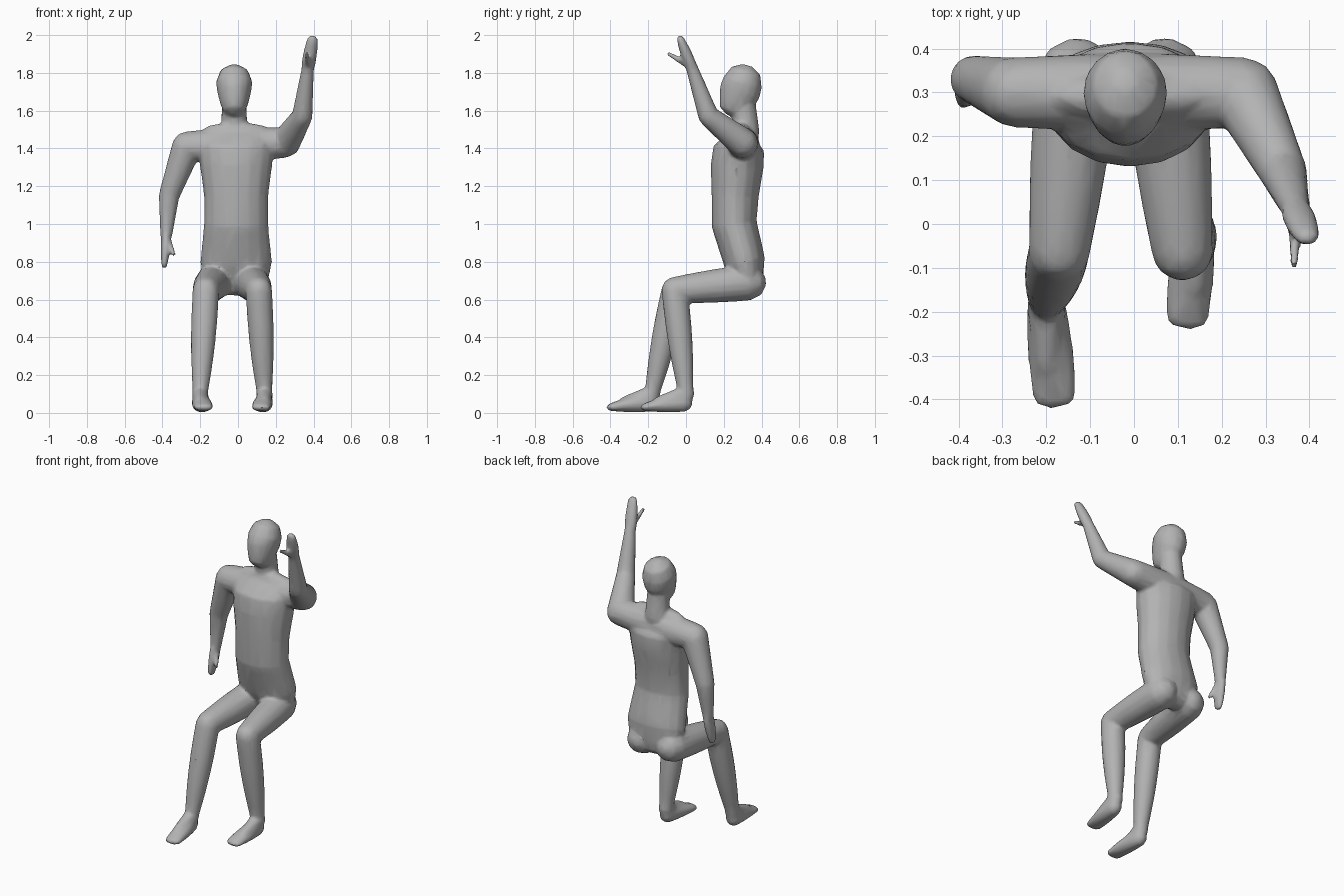
import bpy, bmesh, math
from mathutils import Vector

if "Cube" in bpy.data.objects:
    bpy.data.objects.remove(bpy.data.objects["Cube"])

grey = bpy.data.materials.new("plain grey")
grey.use_nodes = True
grey.diffuse_color = (.45, .45, .45, 1)
grey.node_tree.nodes["Principled BSDF"].inputs["Base Color"].default_value = grey.diffuse_color

SIDES = 16
X_AXIS = Vector((1, 0, 0))
Y_AXIS = Vector((0, 1, 0))
bm = bmesh.new()


def rounded_end(ring, outward):
    """Two shrinking rings that close a tube with a dome."""
    centre, width, depth = ring
    reach = min(width, depth)
    for angle in (math.radians(40), math.radians(75)):
        scale = math.cos(angle)
        yield centre + outward * reach * math.sin(angle), width * scale, depth * scale


def tube(rings, side=X_AXIS):
    """Closed form through rings of (centre, half width, half depth)."""
    start = (rings[0][0] - rings[1][0]).normalized()
    finish = (rings[-1][0] - rings[-2][0]).normalized()
    head_cap = list(rounded_end(rings[0], start))
    rings = head_cap[::-1] + rings + list(rounded_end(rings[-1], finish))
    last = len(rings) - 1
    loops = []
    for i, (centre, width, depth) in enumerate(rings):
        tangent = (rings[min(i + 1, last)][0] - rings[max(i - 1, 0)][0]).normalized()
        across = (side - tangent * side.dot(tangent)).normalized()
        upward = tangent.cross(across)
        loop = []
        for k in range(SIDES):
            angle = math.tau * k / SIDES
            offset = across * width * math.cos(angle) + upward * depth * math.sin(angle)
            loop.append(bm.verts.new(centre + offset))
        loops.append(loop)
    faces = [bm.faces.new(loops[0][::-1]), bm.faces.new(loops[-1])]
    for low, high in zip(loops, loops[1:]):
        for k in range(SIDES):
            after = (k + 1) % SIDES
            faces.append(bm.faces.new((low[k], low[after], high[after], high[k])))
    bmesh.ops.recalc_face_normals(bm, faces=faces)


def limb(start, end, start_size, end_size, bulge=0, side=X_AXIS):
    """Tapered limb between two joints; sizes are (half width, half depth)."""
    steps = 6
    rings = []
    for i in range(steps + 1):
        t = i / steps
        swell = bulge * math.sin(math.pi * t)
        width, depth = (a + (b - a) * t + swell for a, b in zip(start_size, end_size))
        rings.append((start.lerp(end, t), width, depth))
    tube(rings, side)


def round_limb(start, end, start_radius, end_radius, bulge=0, side=X_AXIS):
    limb(start, end, (start_radius, start_radius), (end_radius, end_radius), bulge, side)


def leg(sign, forward):
    """Thigh, shin and foot; forward moves the foot ahead of the knee."""
    def joint(x, y, z):
        return Vector((sign * x - .03, y, z))
    step = Vector((0, -forward, 0))
    hip = joint(.1, .33, .69)
    knee = joint(.14, -.06, .65)
    ankle = joint(.17, 0, .1) + step
    heel = joint(.17, -.01, .06) + step
    instep = joint(.17, -.14, .06) + step
    toes = joint(.15, -.22, .03) + step
    round_limb(hip, knee, .095, .07, bulge=.005)
    round_limb(knee, ankle, .07, .04, bulge=.01)
    limb(heel, toes, (.045, .055), (.05, .02), bulge=.005)
    round_limb(ankle, instep, .045, .03)


def arm(shoulder, elbow, wrist, fingers, thumb, palm, tip):
    """Upper arm, forearm, flat hand and thumb."""
    round_limb(shoulder, elbow, .08, .055)
    round_limb(elbow, wrist, .055, .032)
    limb(wrist, fingers, palm, tip, bulge=.005)
    round_limb(wrist, thumb, .02, .012)


# torso, as height, depth position, half width and half depth
torso_rows = [
    (.7, .33, .17, .08), (.8, .31, .19, .11), (1, .255, .17, .12), (1.15, .26, .17, .125),
    (1.3, .27, .19, .14), (1.4, .28, .2, .135), (1.48, .29, .2, .06)]
tube([(Vector((-.01, y, z)), width, depth) for z, y, width, depth in torso_rows])

# neck and head
round_limb(Vector((-.02, .32, 1.48)), Vector((-.02, .3, 1.66)), .07, .065)
head_rows = [(1.64, .26, .075, .09), (1.7, .285, .09, .11), (1.75, .3, .097, .105)]
tube([(Vector((-.02, y, z)), width, depth) for z, y, width, depth in head_rows])

# legs, the right foot a step ahead
leg(1, 0)
leg(-1, .18)

# shoulders
right_shoulder = Vector((-.27, .3, 1.41))
left_shoulder = Vector((.25, .3, 1.43))
round_limb(right_shoulder, left_shoulder, .08, .08, bulge=.01, side=Y_AXIS)

# lowered right arm
arm(right_shoulder,
    elbow=Vector((-.365, .33, 1.15)),
    wrist=Vector((-.38, .32, .94)),
    fingers=Vector((-.39, .29, .78)),
    thumb=Vector((-.34, .27, .84)),
    palm=(.025, .04), tip=(.015, .03))

# raised left arm
arm(left_shoulder,
    elbow=Vector((.34, .12, 1.57)),
    wrist=Vector((.37, .03, 1.83)),
    fingers=Vector((.395, -.03, 1.98)),
    thumb=Vector((.365, -.09, 1.9)),
    palm=(.036, .03), tip=(.028, .02))

# fuse the parts into one body
mesh = bpy.data.meshes.new("seated_body")
bm.to_mesh(mesh)
bm.free()
mesh.materials.append(grey)
body = bpy.data.objects.new("seated_body", mesh)
bpy.context.collection.objects.link(body)
fuse = body.modifiers.new("fuse", 'REMESH')
fuse.mode = 'VOXEL'
fuse.voxel_size = .01
relax = body.modifiers.new("relax", 'SMOOTH')
relax.iterations = 5
facets = body.modifiers.new("facets", 'DECIMATE')
facets.ratio = .12
bpy.context.view_layer.objects.active = body
body.select_set(True)
for name in ("fuse", "relax", "facets"):
    bpy.ops.object.modifier_apply(modifier=name)
bpy.ops.object.shade_smooth_by_angle(angle=math.radians(50))
